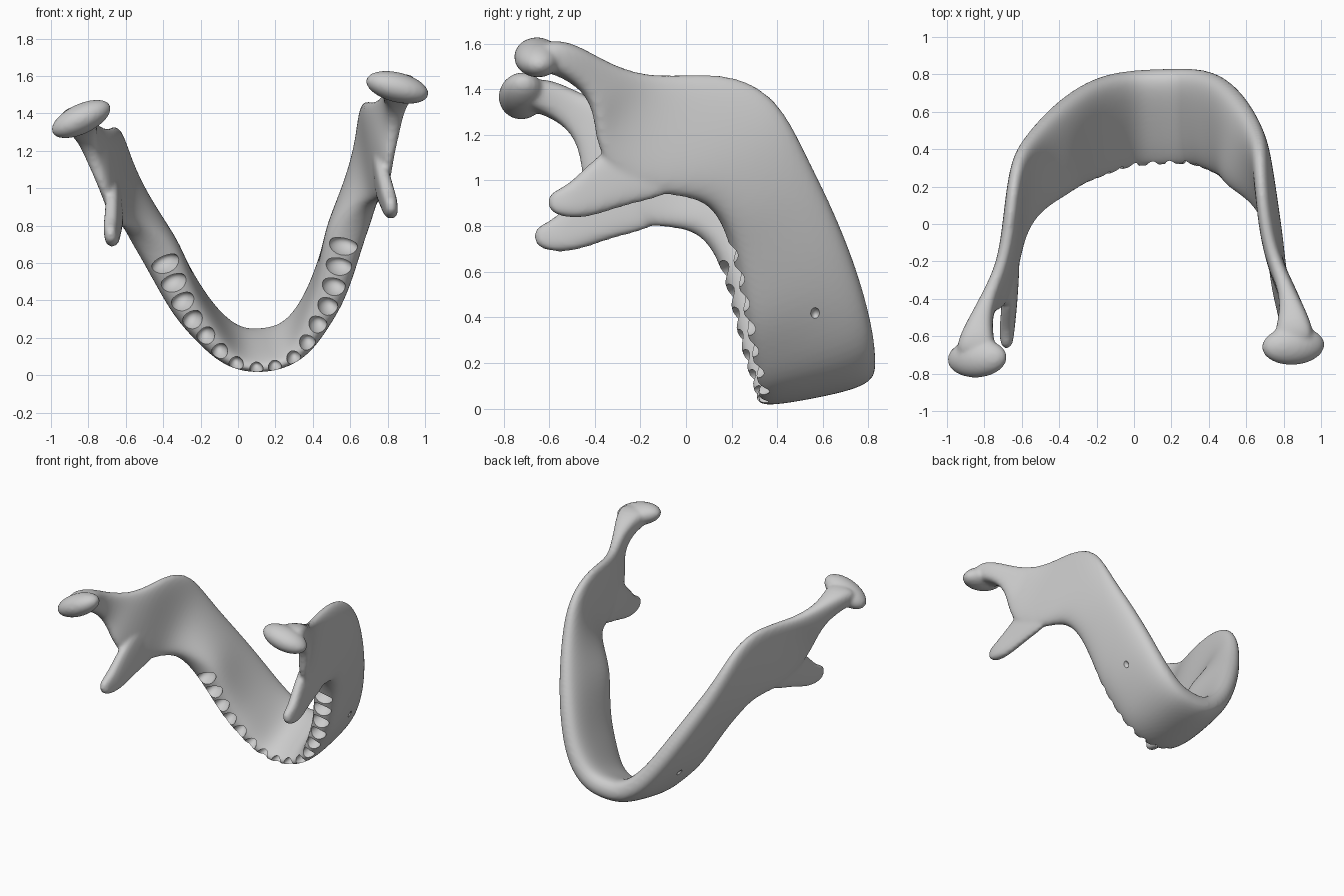
import bpy, bmesh, math
from mathutils import Vector, Matrix

if "Cube" in bpy.data.objects:
    bpy.data.objects.remove(bpy.data.objects["Cube"])

# Bone colour
bone = bpy.data.materials.new("bone_grey")
bone.use_nodes = True
bone.diffuse_color = (0.6, 0.6, 0.6, 1)
bone.node_tree.nodes["Principled BSDF"].inputs["Base Color"].default_value = (0.6, 0.6, 0.6, 1)

# The whole jaw leans a little to one side
LEAN = Matrix(((1, 0, -0.1, 0.152), (0.04, 1, 0, 0), (0.1, 0, 1, 0), (0, 0, 0, 1)))

# Half of the body and ramus: tooth-side edge, outer edge, thickness at each
HALF = [
    ((0, .31, .03), (0, .83, .20), .08, .21),
    ((.11, .31, .045), (.12, .83, .21), .08, .21),
    ((.20, .30, .10), (.23, .82, .29), .12, .20),
    ((.28, .27, .21), (.32, .79, .41), .16, .18),
    ((.37, .24, .34), (.39, .745, .55), .20, .17),
    ((.43, .21, .50), (.46, .685, .70), .23, .16),
    ((.48, .17, .66), (.53, .61, .86), .27, .14),
    ((.55, .13, .76), (.59, .52, 1.03), .24, .13),
    ((.625, .06, .84), (.635, .43, 1.21), .16, .12),
    ((.68, -.06, .86), (.65, .33, 1.335), .11, .11),
    ((.71, -.20, .87), (.665, .17, 1.405), .10, .10),
    ((.735, -.35, .94), (.685, -.02, 1.4), .09, .10),
    ((.77, -.43, 1.08), (.72, -.17, 1.39), .09, .09),
    ((.81, -.43, 1.20), (.77, -.30, 1.41), .09, .09),
    ((.83, -.48, 1.31), (.82, -.43, 1.465), .11, .11),
    ((.85, -.60, 1.38), (.85, -.55, 1.53), .19, .19),
    ((.85, -.70, 1.40), (.85, -.68, 1.53), .24, .24),
]

# Pointed process in front of the joint
CORONOID = [
    ((.69, -.02, .87), (.69, -.02, 1.2), .06, .06),
    ((.715, -.28, .825), (.71, -.28, 1.15), .08, .08),
    ((.735, -.43, .765), (.73, -.45, 1.01), .08, .08),
    ((.75, -.55, .755), (.75, -.55, .90), .08, .08),
    ((.75, -.64, .79), (.75, -.64, .87), .06, .06),
]


def flip(p):
    return (-p[0], p[1], p[2])


def mirrored(stations):
    return [(flip(a), flip(b), ta, tb) for a, b, ta, tb in stations]


def power(v, e=0.68):
    return math.copysign(abs(v) ** e, v)


def loft(bm, stations, sides=14):
    """Skin a strip whose cross-sections are rounded slabs."""
    mids = [(Vector(a) + Vector(b)) / 2 for a, b, _, _ in stations]
    rings = []
    for i, (a, b, ta, tb) in enumerate(stations):
        half = (Vector(b) - Vector(a)) / 2
        run = mids[min(i + 1, len(mids) - 1)] - mids[max(i - 1, 0)]
        normal = run.cross(half).normalized()
        ring = []
        for k in range(sides):
            ang = 2 * math.pi * k / sides
            u, v = power(math.cos(ang)), power(math.sin(ang))
            thick = ta + (tb - ta) * (u + 1) / 2
            ring.append(bm.verts.new(mids[i] + half * u + normal * v * thick / 2))
        rings.append(ring)
    for r, s in zip(rings, rings[1:]):
        for k in range(sides):
            n = (k + 1) % sides
            bm.faces.new((r[k], r[n], s[n], s[k]))
    bm.faces.new(rings[0][::-1])
    bm.faces.new(rings[-1])


def ellipsoid(bm, centre, axes, radii):
    basis = Matrix([Vector(ax).normalized() * r for ax, r in zip(axes, radii)]).transposed()
    matrix = Matrix.Translation(centre) @ basis.to_4x4()
    bmesh.ops.create_uvsphere(bm, u_segments=20, v_segments=12, radius=1, matrix=matrix)


def finish(bm, name):
    bmesh.ops.transform(bm, matrix=LEAN, verts=bm.verts)
    bmesh.ops.recalc_face_normals(bm, faces=bm.faces)
    mesh = bpy.data.meshes.new(name)
    bm.to_mesh(mesh)
    bm.free()
    obj = bpy.data.objects.new(name, mesh)
    bpy.context.collection.objects.link(obj)
    return obj


# Body, rami and processes
bm = bmesh.new()
loft(bm, mirrored(HALF[:0:-1]) + HALF)
loft(bm, CORONOID)
loft(bm, mirrored(CORONOID))

# Joint heads, wide across and sloping down outward
for s in (-1, 1):
    ellipsoid(bm, (s * .845, -.685, 1.455),
              ((s, 0, -.36), (0, 1, 0), (s * .36, 0, 1)), (.175, .105, .08))
jaw = finish(bm, "jawbone")

# Tooth sockets, spaced evenly along the tooth-side edge, and nerve openings
cut = bmesh.new()
row = HALF[:8]
edge = [Vector(st[0]) for st in row]
lengths = [(q - p).length for p, q in zip(edge, edge[1:])]
for n in range(8):
    dist, i = 0.05 + n * 0.113, 0
    while dist > lengths[i]:
        dist -= lengths[i]
        i += 1
    t = dist / lengths[i]
    centre = edge[i].lerp(edge[i + 1], t)
    along = (Vector(row[i][1]) - Vector(row[i][0])).normalized()
    run = edge[i + 1] - edge[i]
    run = (run - along * run.dot(along)).normalized()
    side = run.cross(along)
    for s in (-1, 1):
        axes = [(s * v.x, v.y, v.z) for v in (run, side, along)]
        ellipsoid(cut, (s * centre.x, centre.y, centre.z), axes,
                  (min(.036 + .003 * n, .047), .032 + .007 * n, .09))
for s in (-1, 1):
    ellipsoid(cut, (s * .46, .55, .37), ((1, 0, 0), (0, 1, 0), (0, 0, 1)), (.05, .025, .03))
sockets = finish(cut, "socket_cutter")
sockets.hide_render = True

# Fuse the parts, soften them, then open the sockets
sub = jaw.modifiers.new("round", "SUBSURF")
sub.levels = sub.render_levels = 2
fuse = jaw.modifiers.new("fuse", "REMESH")
fuse.mode = "VOXEL"
fuse.voxel_size = 0.013
soft = jaw.modifiers.new("soften", "SMOOTH")
soft.iterations = 6
hollow = jaw.modifiers.new("hollow", "BOOLEAN")
hollow.operation = "DIFFERENCE"
hollow.solver = "EXACT"
hollow.object = sockets

graph = bpy.context.evaluated_depsgraph_get()
final = bpy.data.meshes.new_from_object(jaw.evaluated_get(graph))
jaw.modifiers.clear()
jaw.data = final
bpy.data.objects.remove(sockets)
final.materials.clear()
final.materials.append(bone)

# Smooth shading with crisp socket rims
bpy.ops.object.select_all(action="DESELECT")
jaw.select_set(True)
bpy.context.view_layer.objects.active = jaw
bpy.ops.object.shade_smooth_by_angle(angle=math.radians(40))
